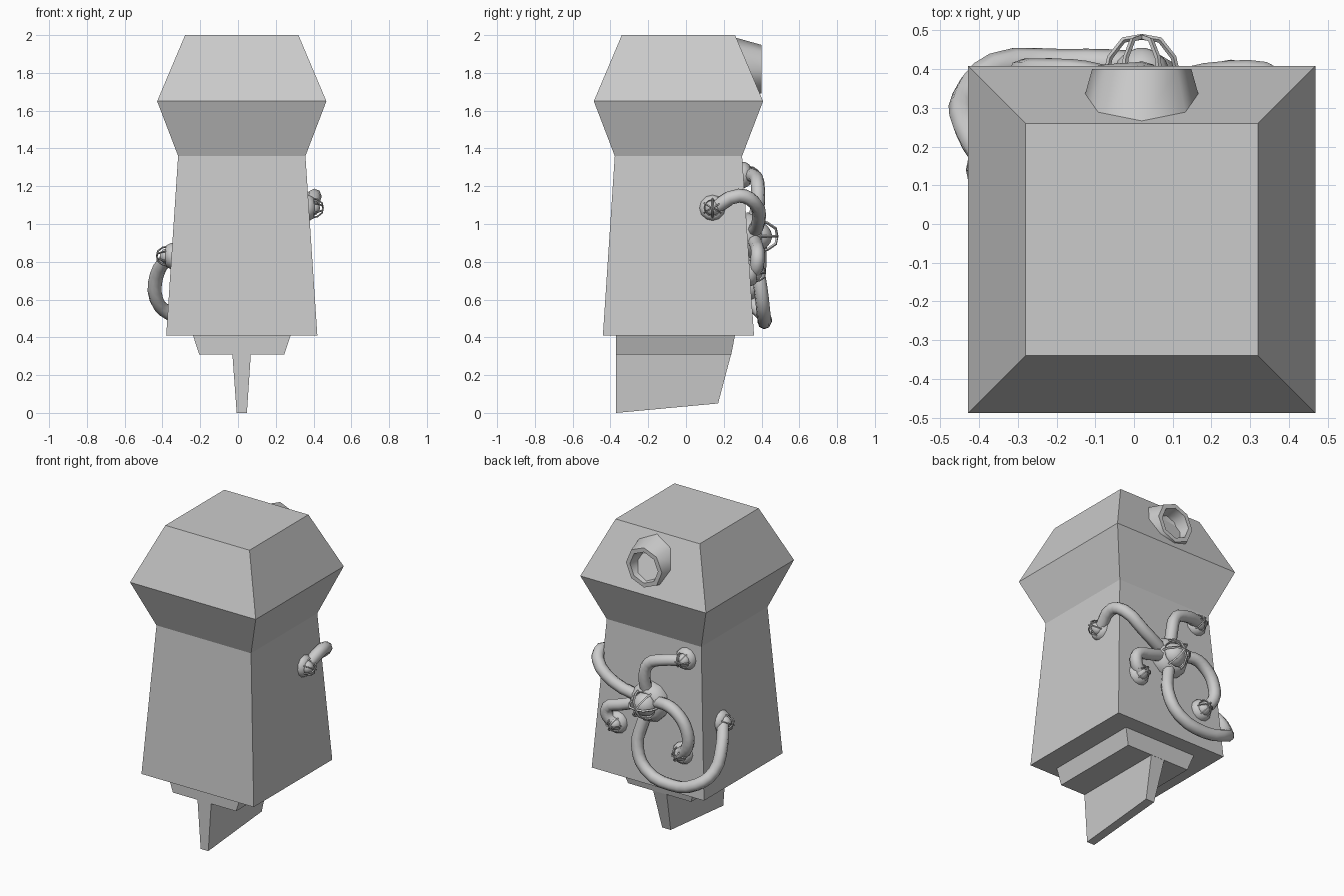
import bpy, bmesh, math
from mathutils import Vector

if "Cube" in bpy.data.objects:
    bpy.data.objects.remove(bpy.data.objects["Cube"])

CX, CY = 0.02, -0.04


def add_object(name, bm, smooth=None):
    bmesh.ops.recalc_face_normals(bm, faces=bm.faces)
    me = bpy.data.meshes.new(name)
    bm.to_mesh(me)
    bm.free()
    ob = bpy.data.objects.new(name, me)
    bpy.context.collection.objects.link(ob)
    if smooth:
        bpy.ops.object.select_all(action='DESELECT')
        ob.select_set(True)
        bpy.context.view_layer.objects.active = ob
        bpy.ops.object.shade_smooth_by_angle(angle=math.radians(smooth))
    return ob


def loft(name, rings, smooth=None):
    """Skin a list of equal-sized point rings and cap both ends."""
    bm = bmesh.new()
    vs = [[bm.verts.new(p) for p in ring] for ring in rings]
    n = len(vs[0])
    for a, b in zip(vs, vs[1:]):
        for i in range(n):
            j = (i + 1) % n
            bm.faces.new((a[i], a[j], b[j], b[i]))
    bm.faces.new(vs[0])
    bm.faces.new(vs[-1])
    return add_object(name, bm, smooth)


def rect(x0, x1, y0, y1, z0, z1=None):
    """Rectangle ring; z1 is the height of the rear edge."""
    z1 = z0 if z1 is None else z1
    return [(x0, y0, z0), (x1, y0, z0), (x1, y1, z1), (x0, y1, z1)]


def lathe(name, origin, axis, profile, sides, smooth, turn=0.0):
    q = Vector((0, 0, 1)).rotation_difference(Vector(axis))
    rings = []
    for r, h in profile:
        ang = [turn + 2 * math.pi * i / sides for i in range(sides)]
        rings.append([Vector(origin) + q @ Vector((r * math.cos(a), r * math.sin(a), h)) for a in ang])
    return loft(name, rings, smooth)


def tubes(name, paths, radius, bevel_res, curved):
    cu = bpy.data.curves.new(name, 'CURVE')
    cu.dimensions = '3D'
    cu.bevel_depth = radius
    cu.bevel_resolution = bevel_res
    cu.resolution_u = 3
    cu.use_fill_caps = True
    for pts in paths:
        if curved:
            sp = cu.splines.new('BEZIER')
            sp.bezier_points.add(len(pts) - 1)
            for bp, p in zip(sp.bezier_points, pts):
                bp.co = p
                bp.handle_left_type = bp.handle_right_type = 'AUTO'
        else:
            sp = cu.splines.new('POLY')
            sp.points.add(len(pts) - 1)
            for sp_p, p in zip(sp.points, pts):
                sp_p.co = (*p, 1)
    ob = bpy.data.objects.new(name, cu)
    bpy.context.collection.objects.link(ob)
    bpy.ops.object.select_all(action='DESELECT')
    ob.select_set(True)
    bpy.context.view_layer.objects.active = ob
    bpy.ops.object.convert(target='MESH')
    bpy.ops.object.shade_smooth_by_angle(angle=math.radians(50))


def lamp(name, origin, axis, s):
    """Round cup with a bulb and a six-bar wire cage."""
    cup = [(.125, 0), (.125, .03), (.10, .075), (.082, .08), (.075, .05)]
    lathe(name + "_cup", origin, axis, [(r * s, h * s) for r, h in cup], 12, 50)
    ball = [(.075 * math.cos(t), .06 + .075 * math.sin(t))
            for t in (math.radians(d) for d in (-20, 10, 35, 60, 82))]
    lathe(name + "_bulb", origin, axis, [(r * s, h * s) for r, h in ball], 12, 60)
    q = Vector((0, 0, 1)).rotation_difference(Vector(axis))
    bars = []
    for i in range(6):
        a = math.pi * i / 3
        bars.append([Vector(origin) + q @ (Vector((r * math.cos(a), r * math.sin(a), h)) * s)
                     for r, h in ((.09, .075), (.082, .11), (.047, .155), (0, .163))])
    tubes(name + "_cage", bars, .0065 * s + .001, 0, False)


# Main column with flared head
loft("body", [rect(CX - h, CX + h, CY - h, CY + h, z)
              for z, h in ((.41, .40), (1.36, .337), (1.65, .448), (2.0, .30))])

# Plinth and keel under the column
loft("plinth", [rect(-.205, .245, -.37, .24, .31), rect(-.24, .28, -.37, .26, .415)])
loft("keel", [[(-.007, -.37, 0), (.047, -.37, 0), (.05, .17, .05), (-.01, .17, .05)],
              rect(-.03, .068, -.37, .24, .315)])

# Hollow eight-sided snout on the sloped rear of the head
lathe("snout", (CX, .25, 1.82), (0, 1, 0),
      [(.17, 0), (.128, .15), (.10, .15), (.085, .07), (.04, .06)], 8, 50)

# Central caged lamp on the back
lamp("hub", (CX, .32, .935), (0, 1, 0), 1.0)

# Five hoses with small caged lamps: (lamp origin, axis, hose path)
arms = {
    "top": ((-.215, .295, 1.26), (0, 1, 0),
            [(-.20, .34, 1.26), (-.10, .37, 1.245), (0, .38, 1.20), (.03, .38, 1.10), (.02, .35, .98)]),
    "inner": ((.25, .33, .74), (0, 1, 0),
              [(.05, .35, .93), (.2, .375, .88), (.295, .38, .84), (.295, .375, .78), (.25, .36, .74)]),
    "lower": ((-.22, .335, .67), (0, 1, 0),
              [(0, .35, .94), (-.13, .385, .97), (-.22, .39, .93), (-.28, .39, .84),
               (-.28, .385, .74), (-.22, .37, .67)]),
    "left": ((-.34, .14, .83), (-1, 0, 0),
             [(.02, .35, .90), (.05, .37, .80), (.07, .395, .66), (0, .41, .53), (-.19, .415, .48),
              (-.36, .405, .525), (-.432, .33, .60), (-.43, .25, .73), (-.37, .15, .83)]),
    "right": ((.36, .14, 1.085), (1, 0, 0),
              [(.385, .15, 1.085), (.405, .28, 1.15), (.375, .36, 1.115), (.25, .385, 1.02), (.06, .35, .95)]),
}
for key, (origin, axis, path) in arms.items():
    lamp(key + "_lamp", origin, axis, .55)
    tubes(key + "_hose", [path], .037, 2, True)
